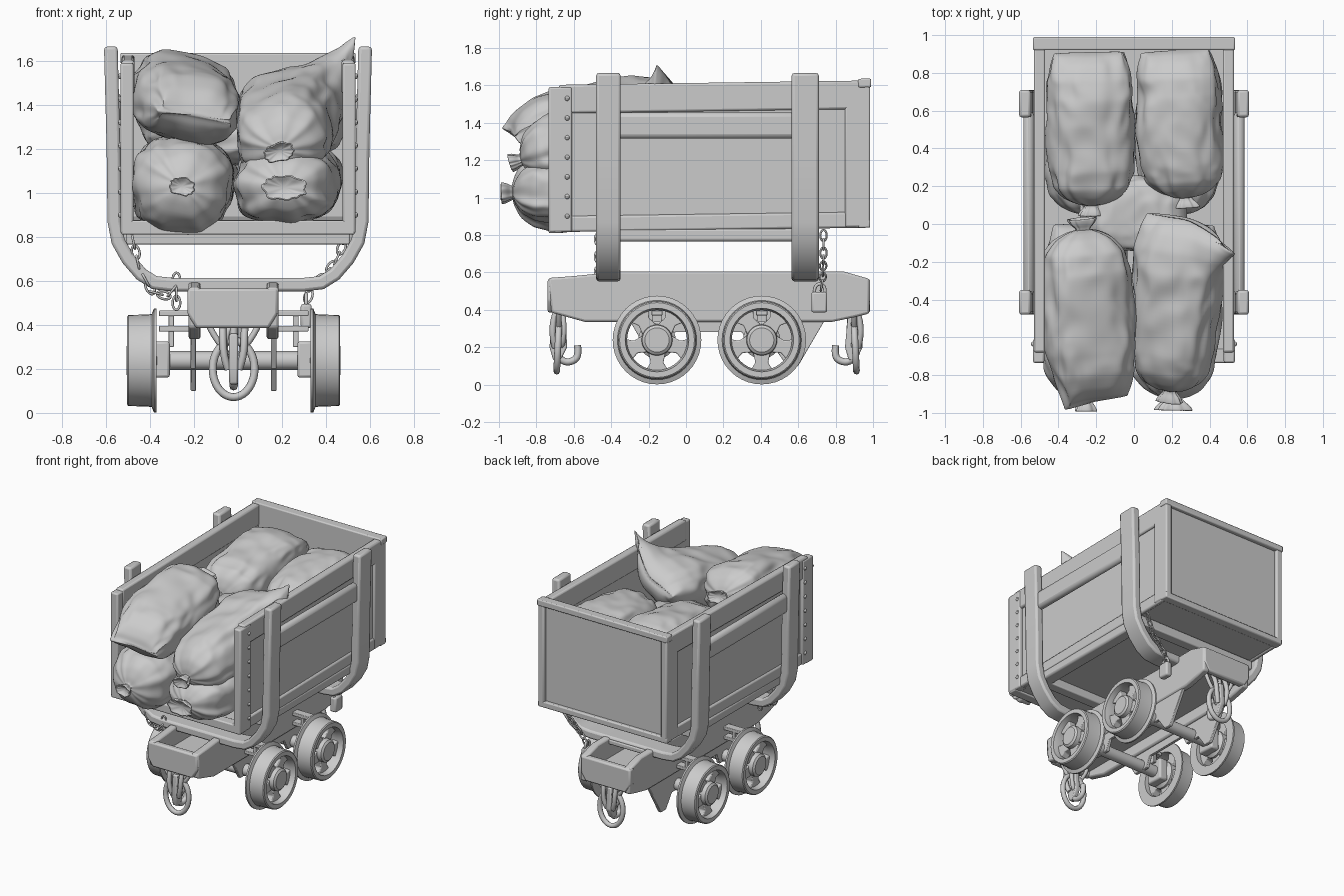
import bpy, bmesh, math
from mathutils import Vector, Matrix, noise

if "Cube" in bpy.data.objects:
    bpy.data.objects.remove(bpy.data.objects["Cube"])

CX = -0.02  # running gear sits slightly left of centre


def finish(name, bm, bevel=0.0, smooth=35, subsurf=0):
    bmesh.ops.recalc_face_normals(bm, faces=bm.faces)
    me = bpy.data.meshes.new(name)
    bm.to_mesh(me)
    bm.free()
    ob = bpy.data.objects.new(name, me)
    bpy.context.collection.objects.link(ob)
    if bevel:
        m = ob.modifiers.new("bevel", 'BEVEL')
        m.width, m.segments, m.limit_method = bevel, 2, 'ANGLE'
    if subsurf:
        m = ob.modifiers.new("subsurf", 'SUBSURF')
        m.levels = m.render_levels = subsurf
    bpy.ops.object.select_all(action='DESELECT')
    ob.select_set(True)
    bpy.context.view_layer.objects.active = ob
    bpy.ops.object.shade_smooth_by_angle(angle=math.radians(smooth))
    return ob


def box(name, x, y, z, bevel=0.008, tilt=0.0):
    bm = bmesh.new()
    bmesh.ops.create_cube(bm, size=1)
    for v in bm.verts:
        v.co = Vector([(a + b) / 2 + c * (b - a) for (a, b), c in zip((x, y, z), v.co)])
        v.co.z += tilt * v.co.y
    return finish(name, bm, bevel)


def prism(name, pts, axis, a, b, bevel=0.006):
    """Extrude a closed outline from a to b along axis ('x': pts are y,z; 'y': pts are x,z)."""
    bm = bmesh.new()
    put = (lambda p, d: (d, p[0], p[1])) if axis == 'x' else (lambda p, d: (p[0], d, p[1]))
    r0, r1 = [[bm.verts.new(put(p, d)) for p in pts] for d in (a, b)]
    n = len(pts)
    bm.faces.new(r0)
    bm.faces.new(r1)
    for i in range(n):
        j = (i + 1) % n
        bm.faces.new((r0[i], r0[j], r1[j], r1[i]))
    return finish(name, bm, bevel)


def lathe_x(name, prof, cx, s, y, z, closed, n=40):
    """Spin an (x, radius) profile about an x-parallel axis."""
    bm = bmesh.new()
    rings = [[bm.verts.new((cx + s * px, y + r * math.cos(2 * math.pi * k / n), z + r * math.sin(2 * math.pi * k / n)))
              for k in range(n)] for px, r in prof]
    m = len(rings)
    for i in range(m if closed else m - 1):
        p, q = rings[i], rings[(i + 1) % m]
        for k in range(n):
            bm.faces.new((p[k], p[(k + 1) % n], q[(k + 1) % n], q[k]))
    if not closed:
        bm.faces.new(rings[0])
        bm.faces.new(rings[-1])
    return finish(name, bm)


def tube(name, pts, r, cyclic=False):
    cu = bpy.data.curves.new(name, 'CURVE')
    cu.dimensions, cu.bevel_depth, cu.bevel_resolution, cu.use_fill_caps = '3D', r, 2, True
    sp = cu.splines.new('NURBS')
    sp.points.add(len(pts) - 1)
    for p, c in zip(sp.points, pts):
        p.co = (*c, 1)
    sp.use_cyclic_u, sp.use_endpoint_u, sp.order_u, sp.resolution_u = cyclic, not cyclic, 3, 4
    ob = bpy.data.objects.new(name, cu)
    bpy.context.collection.objects.link(ob)
    bpy.ops.object.select_all(action='DESELECT')
    ob.select_set(True)
    bpy.context.view_layer.objects.active = ob
    bpy.ops.object.convert(target='MESH')
    bpy.ops.object.shade_smooth()


def link(name, c, d, side, length, width, r):
    """Oval chain link centred on c, long along d."""
    c, d, side = Vector(c), Vector(d).normalized(), Vector(side).normalized()
    tube(name, [c + d * length / 2 * math.cos(t) + side * width / 2 * math.sin(t)
                for t in [2 * math.pi * k / 10 for k in range(10)]], r, True)


def chain(name, pts, step=0.045):
    k = 0
    for a, b in zip(pts, pts[1:]):
        a, b = Vector(a), Vector(b)
        n = max(1, round((b - a).length / step))
        for i in range(n):
            d = b - a
            s = d.cross(Vector((0, 1, 0)))
            link(name, a + d * (i + 0.5) / n, d, s if k % 2 else d.cross(s), 0.066, 0.036, 0.0055)
            k += 1


# sack outline: (distance along, width, height) from tied mouth to flat seam
SACK = [(-.075, .27, .2), (-.04, .22, .18), (-.01, .13, .13), (.0, .14, .14), (.012, .35, .34), (.05, .64, .64),
        (.12, .86, .87), (.25, .98, 1), (.5, 1, 1), (.7, .99, .97), (.84, .95, .82), (.93, .87, .58), (.98, .8, .3), (1, .78, .04)]


def sack(name, a, b, w, h, roll=0, seed=0, flare=1.0, pull=(0, 0, 0)):
    a, b, pull = Vector(a), Vector(b), Vector(pull)
    axis = b - a
    side = axis.cross(Vector((0, 0, 1))).normalized()
    side.rotate(Matrix.Rotation(math.radians(roll), 3, axis.normalized()))
    up = side.cross(axis).normalized()
    bm, n, rings = bmesh.new(), 48, []
    prof = []
    for p, q in zip(SACK, SACK[1:]):
        k = 5 if q[0] - p[0] > .1 else 2
        prof += [[u + (v - u) * i / k for u, v in zip(p, q)] for i in range(k)]
    for s, pw, ph in prof + [SACK[-1]]:
        ring = []
        mouth = flare if s < 0 else 1
        for k in range(n):
            t = 2 * math.pi * k / n
            c, sn = math.cos(t), math.sin(t)
            e = 2 / 2.5
            x = math.copysign(abs(c) ** e, c) * pw * w * mouth
            z = math.copysign(abs(sn) ** e, sn) * ph * h * mouth
            fold = 1 + .08 * math.exp(-max(s, 0) * 7) * math.cos(9 * t + seed + 2 * math.sin(2 * t + seed))
            fold += .05 * math.exp(-(1 - s) * 6) * math.cos(7 * t + seed)
            nv = Vector((c * 1.4 + seed * 7.3, s * 3.2, sn * 1.4))
            fold += .1 * noise.noise(nv) + .16 * (.3 - abs(noise.noise(nv * 1.9))) * min(1, max(s, 0) * 8)
            p = a + axis * s + side * x * fold + up * z * fold
            p += pull * max(0, s - .55) ** 2 * 5 * max(0, c) ** 2
            ring.append(bm.verts.new(p))
        rings.append(ring)
    for p, q in zip(rings, rings[1:]):
        for k in range(n):
            bm.faces.new((p[k], p[(k + 1) % n], q[(k + 1) % n], q[k]))
    bm.faces.new(rings[-1])
    mid = bm.verts.new(a - axis * .03)  # sunken mouth
    for k in range(n):
        bm.faces.new((rings[0][k], rings[0][(k + 1) % n], mid))
    finish(name, bm, smooth=80, subsurf=1)


# open-fronted tub
T = 0.014
box("tub_floor", (-.5, .5), (-.72, .96), (.83, .88), tilt=T)
box("back_panel", (-.5, .5), (.92, .96), (.84, 1.6), tilt=T)
box("back_top_rail", (-.535, .535), (.92, .99), (1.575, 1.622), tilt=T)
box("back_bottom_rail", (-.53, .53), (.92, .985), (.825, .87), tilt=T)
box("front_sill", (-.53, .53), (-.735, -.66), (.82, .885), tilt=T)
for s in (-1, 1):
    X = lambda a, b: tuple(sorted((s * a, s * b)))
    box("side_panel", X(.475, .51), (-.7, .95), (.84, 1.6), tilt=T)
    box("side_top_rail", X(.47, .53), (-.68, .95), (1.46, 1.612), .012, T)
    box("side_bottom_rail", X(.49, .525), (-.68, .95), (.825, .91), .012, T)
    box("front_post", X(.475, .535), (-.735, -.61), (.825, 1.6), .01, T)
    box("rear_post", X(.48, .53), (.85, .985), (.83, 1.6), .01, T)
    box("guard_bar", X(.53, .585), (-.38, .6), (1.315, 1.455), .025)
    box("lower_side_bar", X(.43, .525), (-.4, .6), (.765, .835), .015)
    for i in range(7):  # rivets
        bm = bmesh.new()
        bmesh.ops.create_uvsphere(bm, u_segments=8, v_segments=6, radius=.014,
                                  matrix=Matrix.Translation((s * .532, -.635, .9 + i * .105)))
        finish("post_rivet", bm)
for y in (-.45, .6):
    box("cross_beam", (-.51, .51), (y, y + .08), (.765, .835))

# U-shaped cradle straps
half = [(.578, 1.665), (.566, 1.2), (.562, .87), (.545, .78), (.5, .70), (.44, .63), (.38, .592), (.3, .583)]
path = [Vector(p) for p in half] + [Vector((-x, z)) for x, z in reversed(half)]
outer, inner = [], []
for i, p in enumerate(path):
    d = (path[min(i + 1, len(path) - 1)] - path[max(i - 1, 0)]).normalized()
    nrm = Vector((-d.y, d.x))
    outer.append(p + nrm * .031)
    inner.append(p - nrm * .031)
for name, y0, y1 in (("front_strap", -.48, -.35), ("rear_strap", .565, .71)):
    prism(name, outer + inner[::-1], 'y', y0, y1, .014)

# chassis
beam = [(-.735, .57), (-.6, .58), (-.35, .605), (.84, .605), (.98, .565), (.98, .38), (.9, .36), (.78, .335), (-.54, .335), (-.72, .385)]
for s in (-1, 1):
    prism("chassis_beam", beam, 'x', CX + s * .15, CX + s * .205, .012)
    guard = [(-.3, .34), (.55, .34), (.74, .34), (.6, .1), (.54, .1), (.47, .2), (.34, .2), (.3, .28), (-.06, .28), (-.09, .2), (-.22, .2)]
    prism("axle_guard", guard, 'x', CX + s * .17, CX + s * .195, .004)
    for y in (-.155, .405):
        box("journal_box", tuple(sorted((CX + s * .29, CX + s * .36))), (y - .07, y + .07), (.16, .325), .012)
        for z in (.37, .44):
            box("spring_arm", tuple(sorted((CX + s * .18, CX + s * .34))), (y - .03, y + .03), (z, z + .025), .004)
        box("arm_hanger", tuple(sorted((CX + s * .27, CX + s * .295))), (y - .025, y + .025), (.3, .46), .004)
box("chassis_deck", (CX - .17, CX + .17), (-.7, .94), (.42, .46))
box("chassis_top_plate", (CX - .17, CX + .17), (-.48, .72), (.56, .595))
for y0, y1 in ((-.74, -.69), (.935, .985)):
    prism("bumper_plate", [(CX - .21, .565), (CX + .2, .565), (CX + .2, .45), (CX + .16, .385), (CX - .17, .385), (CX - .21, .45)], 'y', y0, y1, .012)

# wheels and axles
rim = [(.35, .237), (.362, .237), (.372, .212), (.39, .209), (.478, .207), (.484, .2), (.484, .17), (.44, .16), (.35, .165)]
hub = [(.34, .06), (.37, .1), (.41, .1), (.42, .085), (.475, .08), (.486, .065), (.486, .02)]
for y in (-.155, .405):
    lathe_x("axle", [(-.4, .043), (.4, .043)], CX, 1, y, .238, False, 20)
    for s in (-1, 1):
        lathe_x("wheel_rim", rim, CX, s, y, .238, True)
        lathe_x("wheel_hub", hub, CX, s, y, .238, False, 28)
        for k in range(5):
            t = math.radians(90 + 36 + 72 * k)
            u, v = Vector((math.cos(t), math.sin(t))), Vector((-math.sin(t), math.cos(t)))
            o = Vector((y, .238))
            pts = [o + u * r + v * q for r, q in ((.07, -.045), (.12, -.034), (.17, -.065), (.17, .065), (.12, .034), (.07, .045))]
            prism("wheel_spoke", pts, 'x', CX + s * .385, CX + s * .445, .006)

# couplings: drop plate, links and hook at each end
for y, s in ((-.68, 1), (.9, -1)):
    for dx in (-.05, .05):
        tube("coupling_shackle", [(CX + dx, y, .42), (CX + dx, y - s * .03, .36), (CX + dx * .9, y - s * .035, .25), (CX + dx * .5, y - s * .02, .2)], .017)
    link("coupling_link", (CX, y - s * .005, .2), (0, .05 * s, 1), (1, 0, 0), .27, .2, .018)
    link("coupling_inner_link", (CX, y + s * .01, .3), (0, 0, 1), (1, .4, 0), .2, .09, .016)
    tube("coupling_hook", [(CX, y, .4), (CX, y - s * .01, .28), (CX, y - s * .02, .17), (CX, y + s * .03, .115),
                           (CX, y + s * .09, .13), (CX, y + s * .105, .17), (CX, y + s * .1, .21)], .019)
    prism("hook_plate", [(y - .035, .36), (y + .035, .36), (y + .045, .2), (y + .01, .13), (y - .03, .13), (y - .05, .2)], 'x', CX - .02, CX + .02, .008)
    for dx in (-1, 1):
        tube("coupling_stay", [(CX + dx * .12, y, .42), (CX + dx * .1, y, .36), (CX + dx * .05, y, .3)], .014)

# hanging chains and padlock
chain("front_chain", [(-.48, -.47, .8), (-.45, -.47, .66), (-.39, -.47, .55), (-.32, -.47, .53), (-.28, -.47, .58), (-.28, -.47, .63)])
chain("front_chain_tail", [(-.28, -.47, .56), (-.28, -.47, .48)])
chain("rear_chain", [(.5, .735, .82), (.44, .735, .68), (.33, .73, .56), (.31, .72, .5)])
box("padlock_body", (.285, .335), (.67, .755), (.385, .495), .012)
link("padlock_shackle", (.31, .715, .5), (0, 0, 1), (0, 1, 0), .08, .06, .009)

# sacks
sack("lower_front_left_sack", (-.255, -.93, 1.03), (-.25, 0, 1.05), .225, .21, 5, 1)
sack("lower_front_right_sack", (.21, -.925, 1.025), (.23, 0, 1.05), .232, .172, 0, 2, 1.7)
sack("lower_rear_left_sack", (-.24, .05, 1.06), (-.24, .88, 1.06), .225, .18, 0, 3)
sack("lower_rear_right_sack", (.24, .05, 1.06), (.24, .88, 1.06), .225, .18, 0, 4)
sack("middle_sack", (-.25, .05, 1.25), (.28, .05, 1.25), .2, .12, 0, 5)
sack("upper_front_left_sack", (-.27, -.03, 1.49), (-.21, -.93, 1.36), .24, .18, -12, 6, 1.3, (.04, -.04, -.03))
sack("upper_front_right_sack", (.19, -.88, 1.2), (.25, .04, 1.46), .228, .19, -16, 7, 1.2, (.12, -.17, .21))
sack("upper_rear_left_sack", (-.22, .1, 1.33), (-.24, .91, 1.44), .23, .18, 0, 8, 1.3)
sack("upper_rear_right_sack", (.27, .14, 1.3), (.22, .92, 1.4), .225, .18, 0, 9, 1.3)
